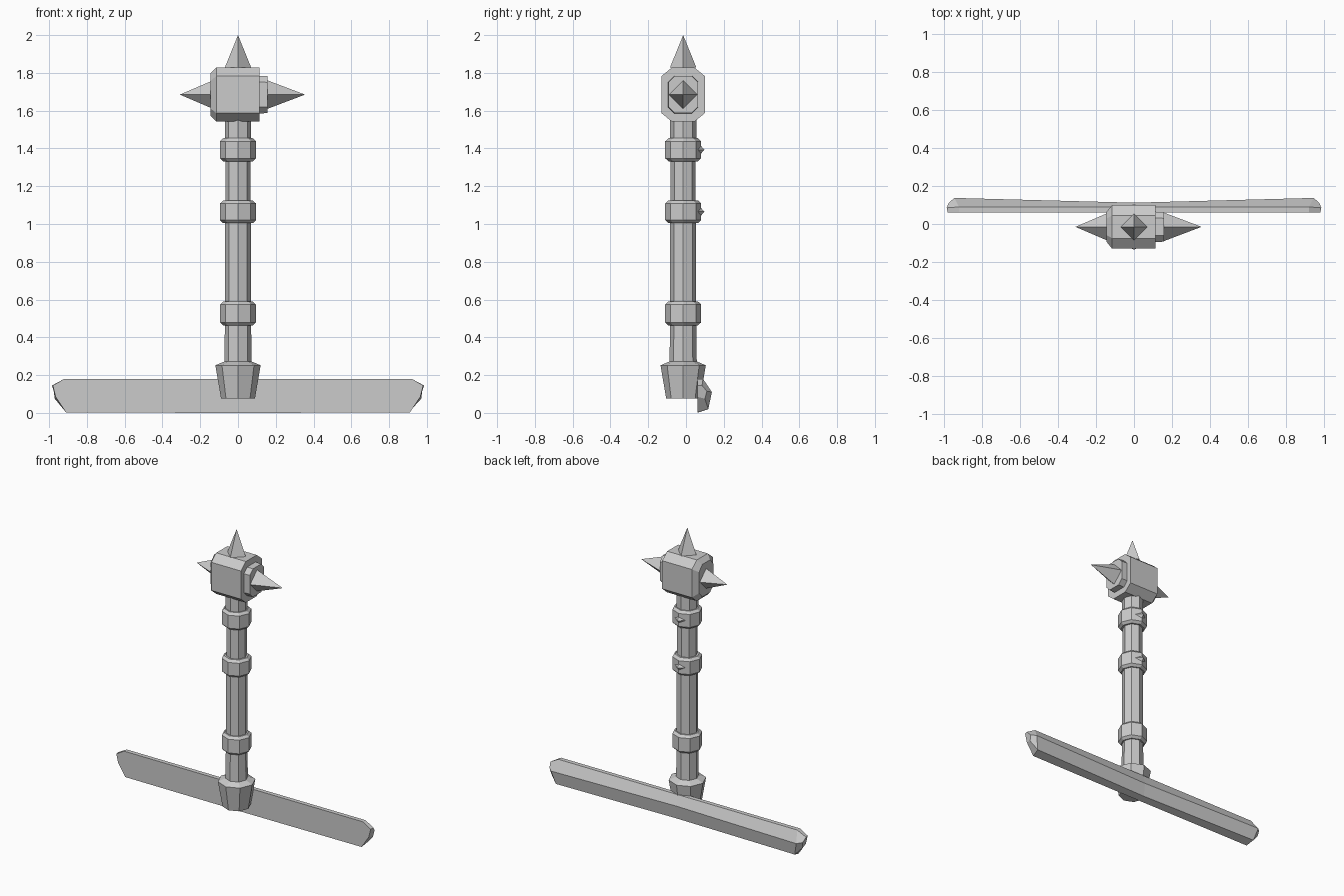
import bpy, bmesh
from math import cos, sin, pi
from mathutils import Vector

if "Cube" in bpy.data.objects:
    bpy.data.objects.remove(bpy.data.objects["Cube"])

grey = bpy.data.materials.new("plain grey")
grey.use_nodes = True
COLOUR = (0.6, 0.6, 0.6, 1)
grey.diffuse_color = COLOUR
grey.node_tree.nodes["Principled BSDF"].inputs["Base Color"].default_value = COLOUR

AXIS_Y = -0.015
HEAD_Z = 1.685


def loft(name, rings):
    """Skin a list of equal-length point rings and cap both ends."""
    bm = bmesh.new()
    loops = [[bm.verts.new(p) for p in ring] for ring in rings]
    n = len(loops[0])
    for a, b in zip(loops, loops[1:]):
        for i in range(n):
            j = (i + 1) % n
            bm.faces.new((a[i], a[j], b[j], b[i]))
    bm.faces.new(loops[0][::-1])
    bm.faces.new(loops[-1])
    bmesh.ops.recalc_face_normals(bm, faces=bm.faces)
    mesh = bpy.data.meshes.new(name)
    bm.to_mesh(mesh)
    bm.free()
    mesh.materials.append(grey)
    obj = bpy.data.objects.new(name, mesh)
    bpy.context.collection.objects.link(obj)
    return obj


def turned(name, profile, sides=8):
    """Faceted upright turning from (radius, height) pairs."""
    return loft(name, [[(r * cos(2 * pi * i / sides), AXIS_Y + r * sin(2 * pi * i / sides), z)
                        for i in range(sides)] for r, z in profile])


def spike(name, base, direction, radius, length):
    """Four-sided pyramid pointing along direction."""
    bpy.ops.mesh.primitive_cone_add(vertices=4, radius1=radius, radius2=0, depth=length)
    obj = bpy.context.object
    obj.name = name
    d = Vector(direction)
    obj.rotation_mode = 'QUATERNION'
    obj.rotation_quaternion = Vector((0, 0, 1)).rotation_difference(d)
    obj.location = Vector(base) + d * length / 2
    obj.data.materials.append(grey)
    return obj


def cut_rect(x, half_y, half_z, cut_y, cut_z):
    """Rectangle with cut corners, facing along x."""
    corner = [(half_y, half_z - cut_z), (half_y - cut_y, half_z)]
    pts = corner + [(-y, z) for y, z in corner[::-1]]
    pts += [(-y, -z) for y, z in pts]
    return [(x, AXIS_Y + y, HEAD_Z + z) for y, z in pts]


# Handle: shaft, collars and tapered pommel
turned("shaft", [(0.073, 0.2), (0.069, 0.5), (0.069, 1.07), (0.066, 1.12),
                 (0.066, 1.36), (0.07, 1.42), (0.07, 1.6)])
for name, low, high in (("lower_collar", 0.463, 0.59), ("middle_collar", 1.004, 1.125),
                        ("upper_collar", 1.332, 1.454)):
    turned(name, [(0.078, low), (0.095, low + 0.016), (0.095, high - 0.016), (0.078, high)])
turned("pommel", [(0.09, 0.077), (0.12, 0.252), (0.07, 0.273)])

# Studs on the back of the two upper collars
for name, z in (("middle_stud", 1.065), ("upper_stud", 1.393)):
    spike(name, (0, 0.055, z), (0, 1, 0), 0.05, 0.042)

# Head block with a tapered cap on its right and a raised plate on its left
loft("head", [cut_rect(-0.145, 0.078, 0.113, 0.035, 0.04),
              cut_rect(-0.115, 0.115, 0.143, 0.055, 0.045),
              cut_rect(0.113, 0.115, 0.143, 0.055, 0.045)])
loft("head_plate", [cut_rect(0.1, 0.08, 0.1, 0.033, 0.033),
                    cut_rect(0.157, 0.078, 0.098, 0.033, 0.033)])

# Spikes
spike("top_spike", (0, AXIS_Y, 1.828), (0, 0, 1), 0.07, 0.172)
spike("right_spike", (-0.145, AXIS_Y, HEAD_Z), (-1, 0, 0), 0.07, 0.163)
spike("left_spike", (0.157, AXIS_Y, HEAD_Z), (1, 0, 0), 0.075, 0.198)

# Crossbar: flat front, faceted back that swells towards both ends
END = [(0.98, 0.06, 0.145), (0.985, 0.085, 0.145), (0.975, 0.11, 0.115),
       (0.97, 0.1, 0.075), (0.965, 0.06, 0.085)]
SHOULDER = [(0.92, 0.06, 0.18), (0.92, 0.09, 0.18), (0.945, 0.137, 0.11),
            (0.92, 0.118, 0.02), (0.91, 0.06, 0.002)]
MIDDLE = [(0, 0.06, 0.18), (0, 0.09, 0.18), (0, 0.112, 0.11),
          (0, 0.1, 0.018), (0, 0.06, 0)]


def flipped(ring):
    return [(-x, y, z) for x, y, z in ring]


loft("crossbar", [flipped(END), flipped(SHOULDER), MIDDLE, SHOULDER, END])
